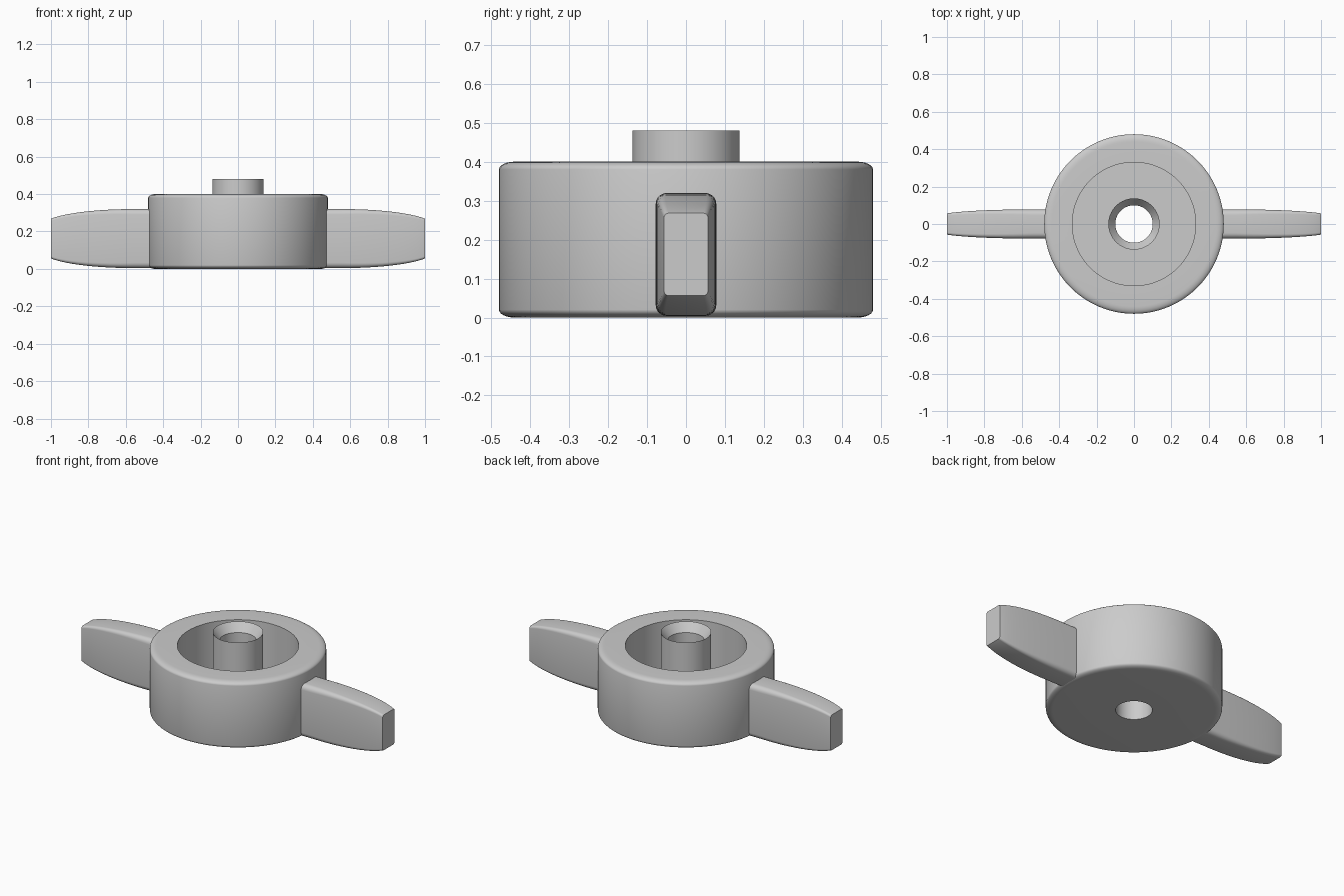
import bpy, bmesh, math

cube = bpy.data.objects.get("Cube")
if cube:
    bpy.data.objects.remove(cube, do_unlink=True)

grey = bpy.data.materials.new("light_grey")
grey.use_nodes = True
grey.diffuse_color = (0.6, 0.6, 0.6, 1)
grey.node_tree.nodes["Principled BSDF"].inputs["Base Color"].default_value = (0.6, 0.6, 0.6, 1)


def finish(name, bm, angle):
    bmesh.ops.recalc_face_normals(bm, faces=bm.faces)
    mesh = bpy.data.meshes.new(name)
    bm.to_mesh(mesh)
    bm.free()
    mesh.materials.append(grey)
    obj = bpy.data.objects.new(name, mesh)
    bpy.context.collection.objects.link(obj)
    bpy.ops.object.select_all(action='DESELECT')
    obj.select_set(True)
    bpy.context.view_layer.objects.active = obj
    bpy.ops.object.shade_smooth_by_angle(angle=math.radians(angle))
    return obj


def skin(bm, loops, closed):
    """Join matching vertex loops with quads."""
    n = len(loops[0])
    for i in range(len(loops) - (0 if closed else 1)):
        a, b = loops[i], loops[(i + 1) % len(loops)]
        for j in range(n):
            k = (j + 1) % n
            bm.faces.new((a[j], a[k], b[k], b[j]))


def arc(cx, cz, rx, rz, start, end, steps):
    pts = []
    for i in range(steps + 1):
        t = math.radians(start + (end - start) * i / steps)
        pts.append((cx + rx * math.cos(t), cz + rz * math.sin(t)))
    return pts


# Hub: rounded cup with a countersunk centre boss and through hole, lathed
profile = [(0.10, 0.0)]
profile += arc(0.44, 0.02, 0.04, 0.02, -90, 0, 6)
profile += arc(0.44, 0.38, 0.04, 0.02, 0, 90, 6)
profile += [(0.33, 0.40), (0.33, 0.08), (0.137, 0.08), (0.137, 0.48), (0.10, 0.43)]
SEGMENTS = 96
bm = bmesh.new()
rings = []
for s in range(SEGMENTS):
    t = math.tau * s / SEGMENTS
    rings.append([bm.verts.new((r * math.cos(t), r * math.sin(t), z)) for r, z in profile])
skin(bm, rings, True)
finish("hub", bm, 32)


# Wings: rounded bars that taper along an elliptical curve to a flat tip
def wing(name, side):
    bm = bmesh.new()
    loops = []
    steps = 16
    for i in range(steps + 1):
        x = 0.40 if i == 0 else 0.55 + 0.45 * math.sin(math.pi / 2 * (i - 1) / (steps - 1))
        u = max(0, (x - 0.55) / 0.45)
        drop = 1 - math.sqrt(1 - 0.85 * u * u)
        half_w = 0.078 - 0.035 * drop
        half_h = 0.158 - 0.085 * drop
        rad = 0.03 - 0.018 * u
        ring = []
        for start, sy, sz in ((0, 1, 1), (90, -1, 1), (180, -1, -1), (270, 1, -1)):
            ring += arc(sy * (half_w - rad), 0.162 + sz * (half_h - rad),
                        rad, rad, start, start + 90, 5)
        loops.append([bm.verts.new((side * x, y, z)) for y, z in ring])
    skin(bm, loops, False)
    bm.faces.new(loops[0])
    bm.faces.new(loops[-1])
    finish(name, bm, 40)


wing("left_wing", 1)
wing("right_wing", -1)
